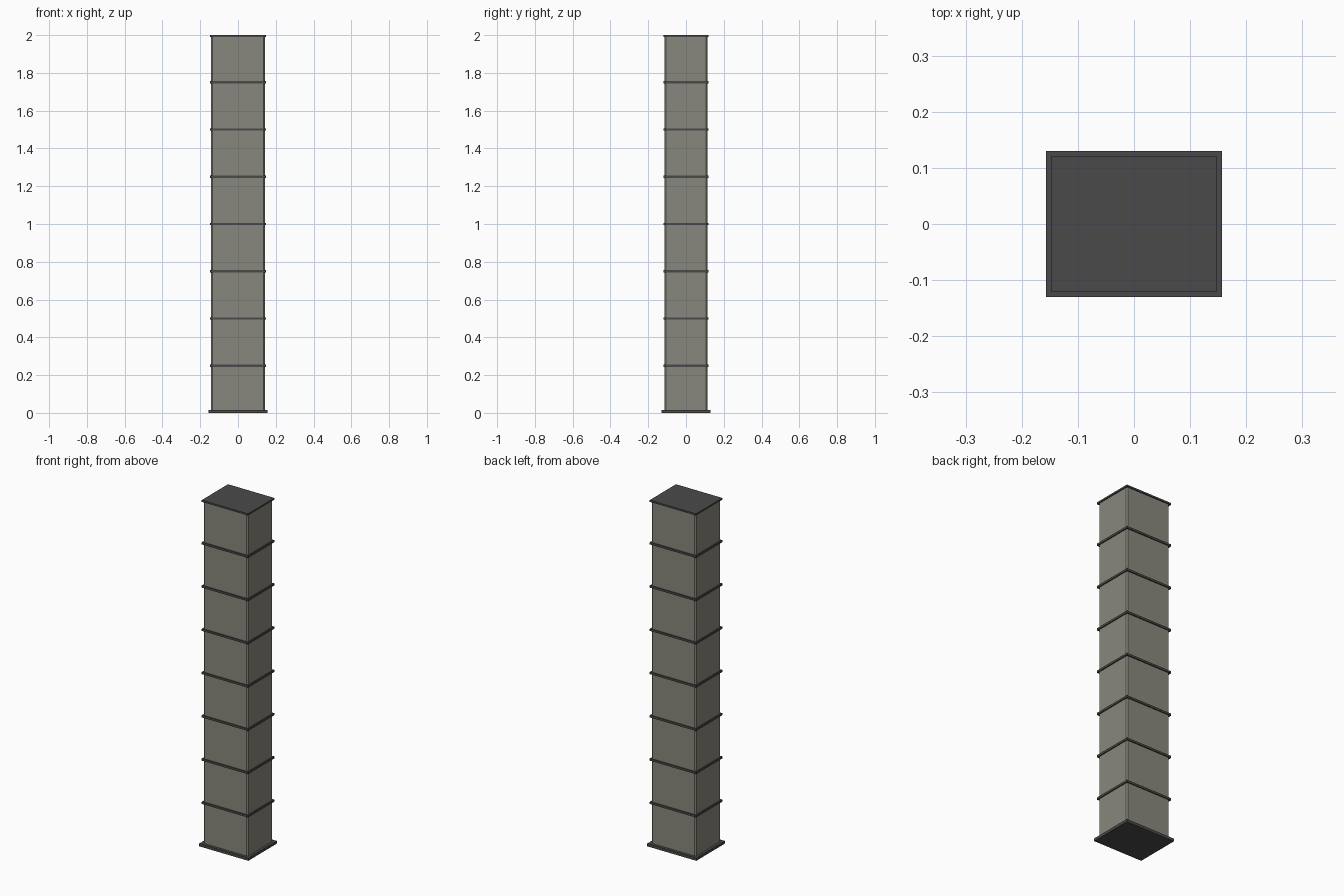
import bpy, bmesh

if "Cube" in bpy.data.objects:
    bpy.data.objects.remove(bpy.data.objects["Cube"])


def material(name, rgb):
    m = bpy.data.materials.new(name)
    m.diffuse_color = (*rgb, 1.0)
    m.use_nodes = True
    m.node_tree.nodes["Principled BSDF"].inputs["Base Color"].default_value = m.diffuse_color
    return m


STONE = material("warm grey panel", (0.25, 0.245, 0.205))
DARK = material("dark grey trim", (0.068, 0.068, 0.07))


def box(name, hx, hy, z0, z1, mat, chamfer=0.0):
    """Box with half sizes hx, hy from z0 to z1; optionally chamfer upright corners."""
    bm = bmesh.new()
    bmesh.ops.create_cube(bm, size=1)
    for v in bm.verts:
        v.co = (v.co.x * 2 * hx, v.co.y * 2 * hy, z1 if v.co.z > 0 else z0)
    if chamfer:
        upright = [e for e in bm.edges if abs(e.verts[0].co.z - e.verts[1].co.z) > 1e-4]
        bmesh.ops.bevel(bm, geom=upright, offset=chamfer, segments=1, affect='EDGES')
    me = bpy.data.meshes.new(name)
    bm.to_mesh(me)
    bm.free()
    me.materials.append(mat)
    ob = bpy.data.objects.new(name, me)
    bpy.context.collection.objects.link(ob)
    return ob


# foot plate and square shaft
box("base_plate", 0.157, 0.13, 0.0, 0.016, DARK)
box("column_shaft", 0.142, 0.114, 0.016, 1.99, STONE, chamfer=0.007)

# thin bands dividing the shaft into eight sections
for i in range(1, 8):
    z = i * 0.25
    box(f"joint_band_{i}", 0.148, 0.12, z - 0.006, z + 0.006, DARK)

# top cap
box("top_cap", 0.148, 0.12, 1.99, 2.0, DARK)
